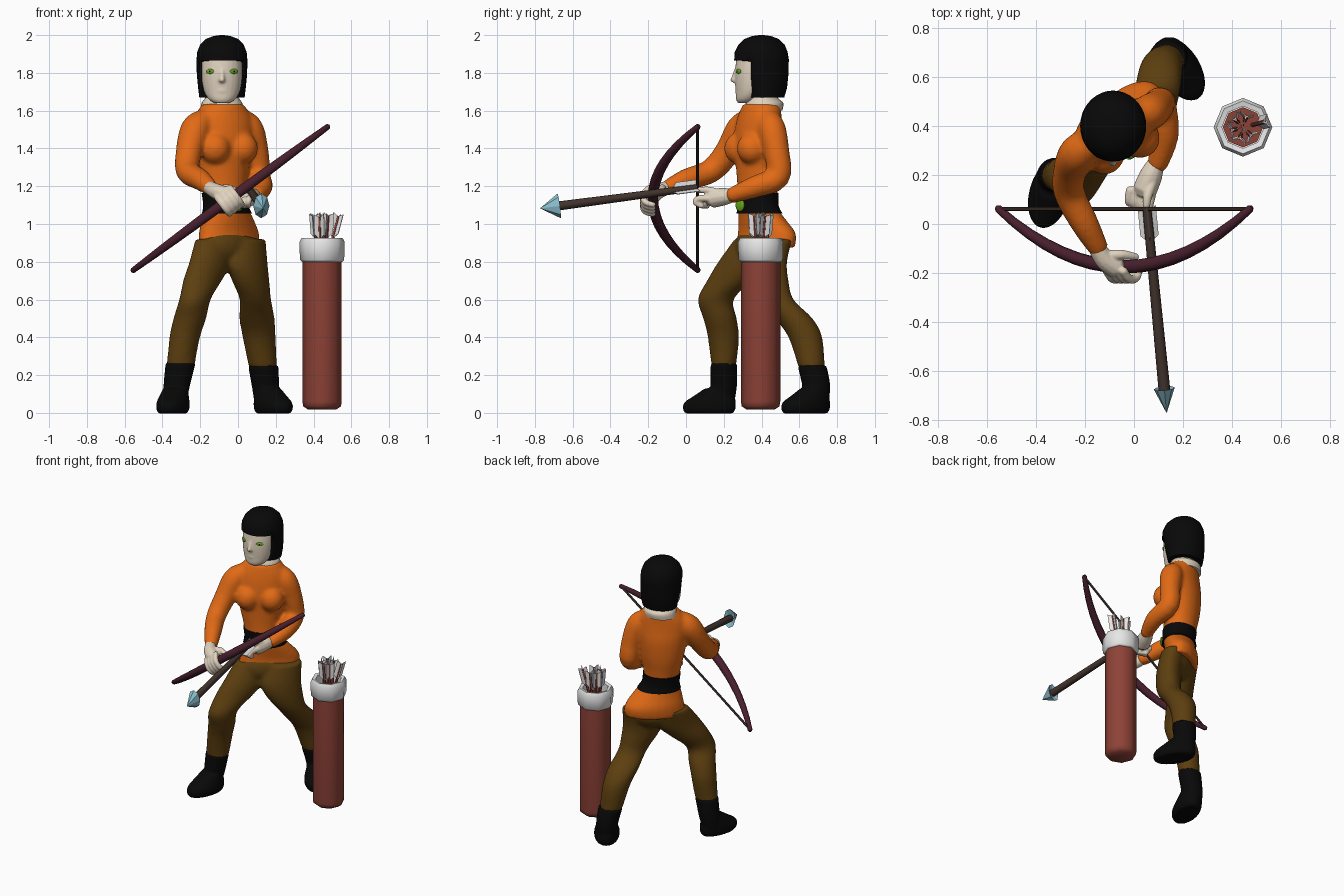
import bpy, bmesh, math, random
from mathutils import Vector, Matrix, Quaternion

if "Cube" in bpy.data.objects:
    bpy.data.objects.remove(bpy.data.objects["Cube"])
random.seed(4)

def material(name, *col):
    m = bpy.data.materials.new(name)
    m.diffuse_color = (*col, 1)
    m.use_nodes = True
    m.node_tree.nodes["Principled BSDF"].inputs["Base Color"].default_value = m.diffuse_color
    return m

ORANGE = material("orange cloth", 0.76, 0.145, 0.008)
BROWN = material("brown trousers", 0.11, 0.05, 0.005)
SKIN = material("pale skin", 0.74, 0.64, 0.51)
BLACK = material("black", 0.0025, 0.0025, 0.0025)
PLUM = material("plum wood", 0.065, 0.014, 0.027)
WOOD = material("dark wood", 0.055, 0.034, 0.026)
BLUE = material("blue steel", 0.26, 0.52, 0.62)
WHITE = material("white", 0.8, 0.8, 0.8)
GREEN = material("green", 0.13, 0.40, 0.01)
RED = material("red leather", 0.27, 0.055, 0.038)

def finish(name, bm, mat, smooth=True, fuse=0, angle=45, relax=5):
    """Turn a bmesh into an object; fuse > 0 welds its shells into one skin."""
    bmesh.ops.recalc_face_normals(bm, faces=bm.faces)
    me = bpy.data.meshes.new(name)
    bm.to_mesh(me)
    bm.free()
    me.materials.append(mat)
    for p in me.polygons:
        p.use_smooth = smooth
    if smooth and not fuse:
        me.set_sharp_from_angle(angle=math.radians(angle))
    ob = bpy.data.objects.new(name, me)
    bpy.context.collection.objects.link(ob)
    if fuse:
        r = ob.modifiers.new("weld", 'REMESH')
        r.mode, r.voxel_size, r.use_smooth_shade = 'VOXEL', fuse, True
        s = ob.modifiers.new("relax", 'SMOOTH')
        s.factor, s.iterations = 0.5, relax

def spline(rows, n=4):
    """Catmull-Rom through rows of numbers."""
    out = []
    for i in range(len(rows) - 1):
        p = [rows[max(0, min(len(rows) - 1, i + k))] for k in (-1, 0, 1, 2)]
        for t in (s / n for s in range(n)):
            out.append([0.5 * (2*b + (c-a)*t + (2*a-5*b+4*c-d)*t*t + (3*b-a-3*c+d)*t**3)
                        for a, b, c, d in zip(*p)])
    return out + [list(rows[-1])]

def skin_rings(bm, rings):
    vs = [[bm.verts.new(p) for p in r] for r in rings]
    n = len(vs[0])
    for a, b in zip(vs, vs[1:]):
        for i in range(n):
            bm.faces.new((a[i], a[(i+1) % n], b[(i+1) % n], b[i]))
    bm.faces.new(vs[0])
    bm.faces.new(vs[-1])

def loft(bm, rows, yaw=0, sides=24, n=4, limit=lambda p: p):
    """Level ellipses: rows of x, y, z, half width, half depth and optional yaw."""
    rows = [r if len(r) == 6 else (*r, yaw) for r in rows]
    rings = []
    for x, y, z, w, d, turn in (spline(rows, n) if n > 1 else rows):
        c, s = math.cos(math.radians(turn)), math.sin(math.radians(turn))
        uv = [(w*math.cos(2*math.pi*i/sides), d*math.sin(2*math.pi*i/sides)) for i in range(sides)]
        rings.append([limit([x + u*c - v*s, y + u*s + v*c, z]) for u, v in uv])
    skin_rings(bm, rings)

def tube(bm, rows, sides=12, n=4, rounded=True):
    """Round tube: rows of x, y, z, radius."""
    rows = spline(rows, n) if n > 1 else rows
    P, R = [Vector(r[:3]) for r in rows], [r[3] for r in rows]
    if rounded:
        a, b = (P[0]-P[1]).normalized(), (P[-1]-P[-2]).normalized()
        P = [P[0] + a*R[0]*0.6] + P + [P[-1] + b*R[-1]*0.6]
        R = [R[0]*0.6] + R + [R[-1]*0.6]
    q, prev, rings = None, None, []
    for i, p in enumerate(P):
        t = (P[min(i+1, len(P)-1)] - P[max(i-1, 0)]).normalized()
        q = prev.rotation_difference(t) @ q if q else t.to_track_quat('Z', 'Y')
        prev = t
        rings.append([p + q @ Vector((math.cos(2*math.pi*k/sides), math.sin(2*math.pi*k/sides), 0)) * R[i]
                      for k in range(sides)])
    skin_rings(bm, rings)

def ball(bm, loc, size, yaw=0):
    m = Matrix.Translation(loc) @ Matrix.Rotation(math.radians(yaw), 4, 'Z') @ Matrix.Diagonal((*size, 1))
    bmesh.ops.create_uvsphere(bm, u_segments=20, v_segments=12, radius=1, matrix=m)

def vanes(bm, tail, axis, start, end, half):
    """Three thin feather plates round an arrow shaft, swept back."""
    for k in range(3):
        r = axis.to_track_quat('Z', 'Y') @ Quaternion((0, 0, 1), math.pi*(.5 + 2*k/3))
        prof = [(0, start), (half, start - 0.015), (half, end - 0.03), (0, end)]
        skin_rings(bm, [[tail + r @ Vector((u, t, w)) for u, w in prof] for t in (-0.002, 0.002)])

# Tunic: twisted torso, bust and both sleeves
YAW = 25
front, side = Vector((0.42, -0.91, 0)), Vector((0.91, 0.42, 0))
bm = bmesh.new()
loft(bm, [(-.048, .42, .875, .20, .105, 43), (-.048, .428, .95, .195, .105, 43), (-.055, .40, 1.03, .155, .1, 38),
          (-.065, .378, 1.1, .117, .1, 30), (-.075, .38, 1.2, .124, .105, 25), (-.08, .385, 1.3, .145, .115, 25),
          (-.08, .385, 1.42, .165, .122, 25), (-.08, .385, 1.5, .172, .115, 25), (-.08, .39, 1.57, .160, .105, 25),
          (-.08, .4, 1.635, .112, .095, 25)])
for s in (-1, 1):
    ball(bm, Vector((-.08, .385, 1.40)) + front*.075 + side*.08*s, (.082, .082, .085), YAW)
tube(bm, [(-.17, .33, 1.555, .06), (-.225, .29, 1.5, .08), (-.26, .22, 1.38, .07), (-.265, .13, 1.28, .064),
          (-.20, 0, 1.235, .057), (-.145, -.10, 1.19, .042)], 16)
tube(bm, [(.02, .44, 1.555, .06), (.062, .455, 1.5, .075), (.095, .48, 1.38, .068), (.108, .485, 1.25, .066),
          (.125, .36, 1.195, .058), (.095, .24, 1.15, .042)], 16)
finish("tunic", bm, ORANGE, fuse=.012, relax=7)
# Belt and buckle
bm = bmesh.new()
loft(bm, [(-.058, .39, 1.055, .143, .11, 35), (-.065, .379, 1.1, .123, .107, 30), (-.072, .379, 1.165, .125, .108, 25)])
finish("belt", bm, BLACK)
bm = bmesh.new()
ball(bm, (.0, .286, 1.1), (.034, .012, .034), 40)
finish("buckle", bm, GREEN)
# Trousers
bm = bmesh.new()
loft(bm, [(-.12, .37, .92, .13, .085, 50), (-.145, .305, .8, .153, .085, 55), (-.188, .23, .7, .133, .083, 55),
          (-.228, .158, .6, .1, .077, 60), (-.255, .18, .5, .09, .085, 60), (-.282, .198, .4, .083, .08, 60),
          (-.305, .2, .24, .074, .064, 0)])
loft(bm, [(.04, .45, .92, .13, .085, 50), (.045, .415, .8, .14, .085, 50), (.067, .43, .7, .125, .083, 55),
          (.092, .475, .6, .1, .077, 60), (.1, .57, .5, .103, .09, 60), (.112, .632, .4, .09, .086, 60),
          (.132, .665, .24, .074, .07, 0)])
ball(bm, (-.045, .395, .88), (.18, .095, .11), 43)
finish("trousers", bm, BROWN, fuse=.012)
# Boots: shaft plus foot, each turned outward
def boot(name, ankle, turn, shaft):
    bm = bmesh.new()
    loft(bm, shaft)
    f = Vector((math.sin(math.radians(turn)), -math.cos(math.radians(turn)), 0))
    loft(bm, [(*(Vector(ankle) + f*ahead + Vector((0, 0, z))), w, l) for z, ahead, w, l in (
        (-.003, .07, .07, .13), (.02, .07, .082, .143), (.055, .065, .083, .14), (.09, .042, .075, .11),
        (.13, .012, .065, .08))], turn)
    finish(name, bm, BLACK, fuse=.01, relax=3)
boot("right_boot", (-.327, .19, 0), -15, [(-.34, .19, .03, .06, .06), (-.325, .2, .14, .07, .07), (-.304, .2, .265, .08, .07)])
boot("left_boot", (.15, .692, 0), 32, [(.15, .69, .03, .06, .06), (.145, .69, .14, .072, .074), (.134, .667, .25, .081, .077)])
# Neck, head and nose
hx = -.085
bm = bmesh.new()
loft(bm, [(hx, .41, 1.6, .115, .1), (hx, .415, 1.64, .108, .1), (hx, .405, 1.67, .088, .08), (hx, .39, 1.74, .06, .06)])
finish("neck", bm, SKIN)
bm = bmesh.new()
loft(bm, [(hx, .31, 1.64, .04, .035), (hx, .325, 1.66, .07, .06), (hx, .345, 1.70, .094, .082),
          (hx, .355, 1.76, .106, .096), (hx, .36, 1.82, .109, .1), (hx, .37, 1.9, .105, .1)])
tube(bm, [(hx, .268, 1.82, .011), (hx, .257, 1.785, .013), (hx, .25, 1.76, .017)])
ball(bm, (hx, .272, 1.705), (.03, .013, .012))
finish("head", bm, SKIN, fuse=.007, relax=4)
# Eyes
for s, n in ((-1, "right_eye"), (1, "left_eye")):
    for part, mat, y, size in (("", GREEN, .278, (.024, .006, .013)), ("_pupil", BLACK, .2735, (.006, .003, .006))):
        bm = bmesh.new()
        ball(bm, (hx + .064*s, y, 1.808), size, 30*s)
        finish(n + part, bm, mat)
# Hair: bob with fringe, front pulled back below the fringe
bm = bmesh.new()
loft(bm, [(hx, .42, 1.67, .12, .1), (hx, .42, 1.72, .126, .115), (hx, .41, 1.79, .133, .132), (hx, .4, 1.858, .135, .144),
          (hx, .4, 1.866, .135, .145), (hx, .398, 1.91, .131, .14), (hx, .4, 1.95, .115, .122), (hx, .4, 1.98, .085, .09),
          (hx, .4, 1.995, .045, .05), (hx, .4, 2.0, .012, .012)], sides=36, n=1,
     limit=lambda p: p if p[2] > 1.862 else [p[0], max(p[1], .345), p[2]])
finish("hair", bm, BLACK)
# Right hand gripping the bow
along, across = Vector((.8, 0, .59)), Vector((.59, 0, -.8))
bm = bmesh.new()
tube(bm, [(-.155, -.09, 1.195, .035), (-.12, -.145, 1.175, .042), (-.075, -.175, 1.155, .047)])
for i in range(4):
    o = Vector((-.055, -.175, 1.13)) + along*(.028*i - .038)
    tube(bm, [(*(o + across*a + Vector((0, y, 0))), r) for a, y, r in (
        (-.045, -.015, .018), (0, -.05, .018), (.05, -.042, .017), (.07, .005, .014))])
tube(bm, [(-.11, -.13, 1.18, .022), (-.05, -.125, 1.19, .02), (.01, -.135, 1.165, .015)])
finish("right_hand", bm, SKIN, fuse=.006, relax=2)
# Left hand drawing the arrow
bm = bmesh.new()
tube(bm, [(.09, .25, 1.15, .035), (.07, .2, 1.145, .047), (.045, .14, 1.135, .05)])
for i in range(4):
    tube(bm, [(.075 - .03*i, .13 + .004*i, 1.135 - .004*i, .018), (.06 - .027*i, .07 + .01*i, 1.135 - .008*i, .018),
              (.055 - .024*i, .05 + .012*i, 1.115 - .006*i, .016), (.055 - .02*i, .085 + .01*i, 1.095, .015)])
tube(bm, [(.075, .17, 1.165, .022), (.055, .11, 1.18, .019), (.05, .06, 1.178, .014)])
finish("left_hand", bm, SKIN, fuse=.006, relax=2)
# Bow and string
def bow_point(u):
    return (-.04 + .515*u, -.175 + .238*u*u, 1.135 + .38*u)
bm = bmesh.new()
tube(bm, [(*bow_point(i/8), .029 - .013*(i/8)**2) for i in range(-8, 9)], 8, n=1)
finish("bow", bm, PLUM, angle=50)
bm = bmesh.new()
tube(bm, [(*bow_point(-.995), .008), (*bow_point(.995), .008)], 6, n=1, rounded=False)
finish("bow_string", bm, WOOD)
# Nocked arrow
tail, tip = Vector((.053, .06, 1.193)), Vector((.133, -.77, 1.083))
axis = (tip - tail).normalized()
q = axis.to_track_quat('Z', 'Y')
bm = bmesh.new()
tube(bm, [(*tail, .018), (*(tip - axis*.09), .024)], 8, n=1, rounded=False)
finish("arrow_shaft", bm, WOOD)
bm = bmesh.new()
skin_rings(bm, [[tip - axis*back + q @ Vector((.043*f*math.cos(k*math.pi/4), .066*f*math.sin(k*math.pi/4), 0)) for k in range(8)]
                for back, f in ((.085, .35), (.1, 1), (0, .03))])
finish("arrow_head", bm, BLUE, smooth=False)
bm = bmesh.new()
vanes(bm, tail, axis, .005, .14, .042)
finish("arrow_feathers", bm, WHITE, smooth=False)
# Quiver with collar
for name, mat, prof in (
        ("quiver", RED, [(.075, .018), (.1, .035), (.104, .06), (.104, .81), (.082, .815), (.082, .86)]),
        ("quiver_collar", WHITE, [(.107, .8), (.117, .81), (.12, .905), (.108, .927), (.086, .922), (.086, .84)])):
    bm = bmesh.new()
    loft(bm, [(.445, .395, z, r, r) for r, z in prof], sides=8, n=1)
    finish(name, bm, mat, angle=60)
# Spare arrows
shafts, feathers = bmesh.new(), bmesh.new()
for i in range(6):
    d = Vector((math.cos(i*math.pi/3 + .25), math.sin(i*math.pi/3 + .25), 0))
    low = Vector((.445, .395, .8)) + d*.025
    top = low + d*(.065 if i == 0 else .02) + Vector((0, 0, .255 + random.uniform(-.02, 0)))
    tube(shafts, [(*low, .009), (*top, .009)], 6, n=1, rounded=False)
    vanes(feathers, top, (low - top).normalized(), 0, .12, .032)
finish("spare_arrow_shafts", shafts, RED)
finish("spare_arrow_feathers", feathers, WHITE, smooth=False)
